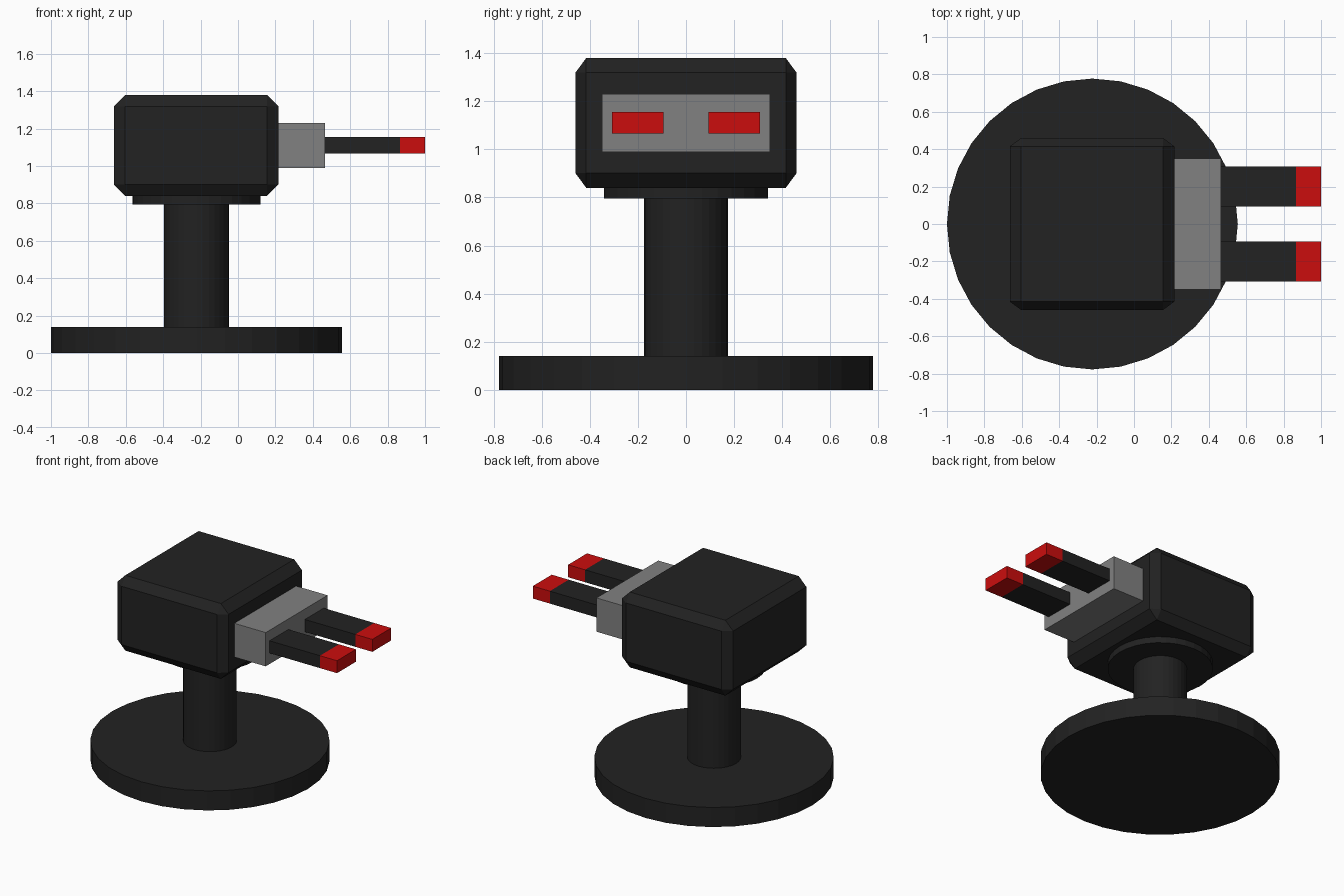
import bpy, bmesh
from itertools import permutations, product

if "Cube" in bpy.data.objects:
    bpy.data.objects.remove(bpy.data.objects["Cube"])

CX = -0.2225  # axis of base, column and head


def material(name, rgb):
    m = bpy.data.materials.new(name)
    m.diffuse_color = (*rgb, 1)
    m.use_nodes = True
    m.node_tree.nodes["Principled BSDF"].inputs["Base Color"].default_value = m.diffuse_color
    return m


BLACK = material("black", (0.016, 0.016, 0.016))
GREY = material("grey", (0.22, 0.22, 0.22))
RED = material("red", (0.6, 0.004, 0.004))


def finish(name, bm, mat):
    bmesh.ops.recalc_face_normals(bm, faces=bm.faces)
    me = bpy.data.meshes.new(name)
    bm.to_mesh(me)
    bm.free()
    me.materials.append(mat)
    ob = bpy.data.objects.new(name, me)
    bpy.context.collection.objects.link(ob)
    return ob


def disc(name, radius, z0, z1, mat):
    bm = bmesh.new()
    bmesh.ops.create_cone(bm, cap_ends=True, segments=32, radius1=radius,
                          radius2=radius, depth=z1 - z0)
    bmesh.ops.translate(bm, verts=bm.verts, vec=(CX, 0, (z0 + z1) / 2))
    return finish(name, bm, mat)


def box(name, lo, hi, mat):
    bm = bmesh.new()
    bmesh.ops.create_cube(bm, size=1)
    for v in bm.verts:
        v.co = [a + (c + 0.5) * (b - a) for a, b, c in zip(lo, hi, v.co)]
    return finish(name, bm, mat)


def chamfered_box(name, centre, half, cut, mat):
    # each corner becomes three points, one on each neighbouring face
    bm = bmesh.new()
    for s in product((-1, 1), repeat=3):
        for face in range(3):
            bm.verts.new([centre[i] + s[i] * (half[i] - (0 if i == face else cut[i]))
                          for i in range(3)])
    bmesh.ops.convex_hull(bm, input=bm.verts)
    bmesh.ops.dissolve_limit(bm, angle_limit=0.01, verts=bm.verts, edges=bm.edges)
    return finish(name, bm, mat)


# Stand
disc("base", 0.7775, 0, 0.14, BLACK)
disc("column", 0.174, 0.14, 0.80, BLACK)
disc("collar", 0.342, 0.795, 0.84, BLACK)

# Head and its front block
chamfered_box("head", (CX - 0.0015, 0, 1.11), (0.44, 0.46, 0.27), (0.061, 0.045, 0.061), BLACK)
box("muzzle_block", (0.215, -0.35, 0.988), (0.465, 0.35, 1.23), GREY)

# Twin barrels with red tips
for side, y in (("left", 0.2), ("right", -0.2)):
    box(side + "_barrel", (0.465, y - 0.107, 1.066), (0.865, y + 0.107, 1.155), BLACK)
    box(side + "_tip", (0.865, y - 0.107, 1.066), (1.0, y + 0.107, 1.155), RED)
